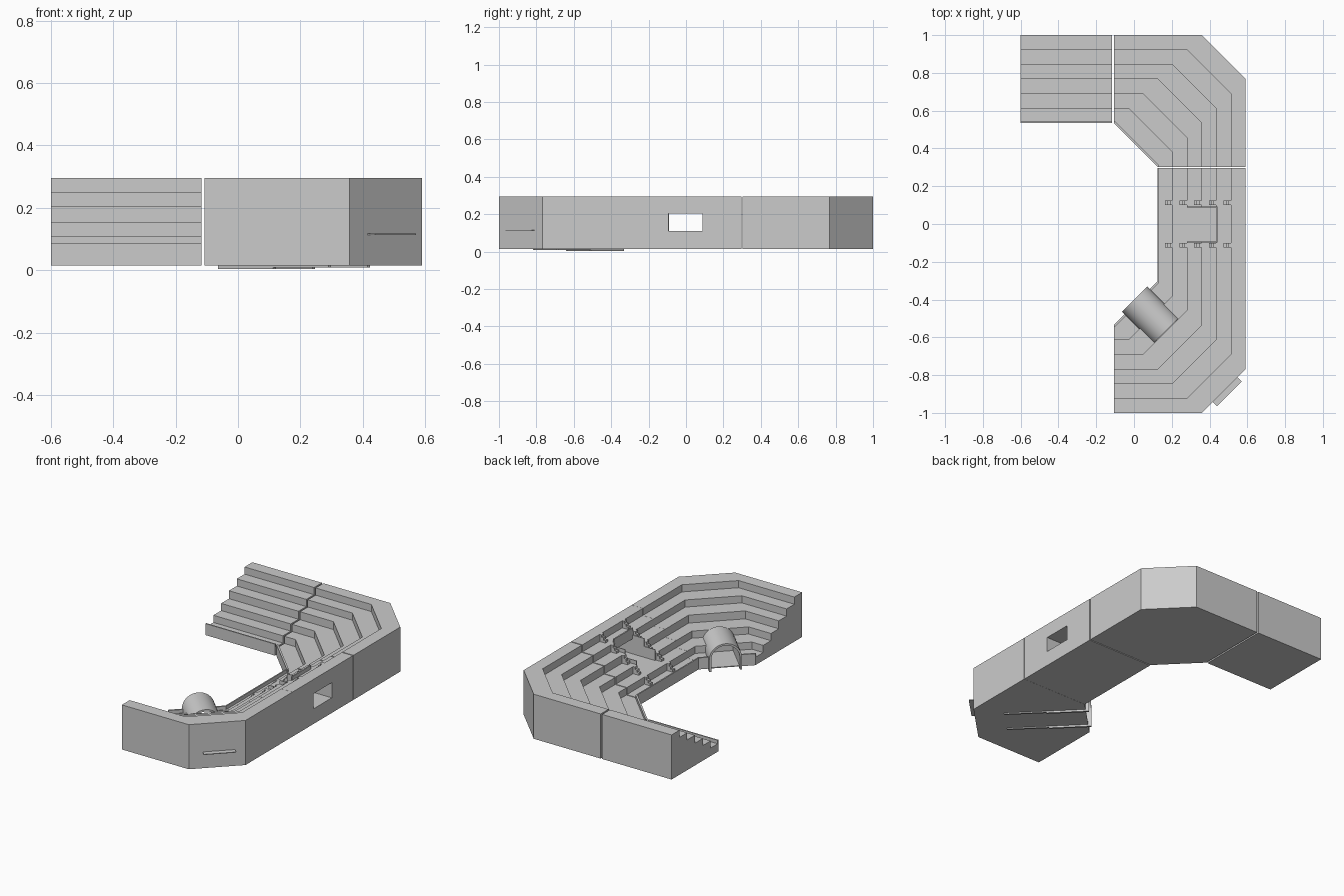
import bpy, bmesh, math
from mathutils import Vector

if "Cube" in bpy.data.objects:
    bpy.data.objects.remove(bpy.data.objects["Cube"])

Z0 = 0.015
ROW = 0.0775
LEVELS = [0.065, 0.11, 0.155, 0.205, 0.25, 0.295]


def loft(name, profile, stations):
    """Skin a closed (u, z) profile through station functions u -> (x, y)."""
    bm = bmesh.new()
    rings = [[bm.verts.new((*st(u), z)) for u, z in profile] for st in stations]
    n = len(profile)
    for a, b in zip(rings, rings[1:]):
        for i in range(n):
            j = (i + 1) % n
            bm.faces.new((a[i], a[j], b[j], b[i]))
    bm.faces.new(rings[0])
    bm.faces.new(rings[-1][::-1])
    bmesh.ops.remove_doubles(bm, verts=bm.verts, dist=1e-5)
    bmesh.ops.recalc_face_normals(bm, faces=bm.faces)
    me = bpy.data.meshes.new(name)
    bm.to_mesh(me)
    bm.free()
    ob = bpy.data.objects.new(name, me)
    bpy.context.collection.objects.link(ob)
    return ob


def box(name, x0, x1, y0, y1, z0, z1):
    prof = [(x0, z0), (x1, z0), (x1, z1), (x0, z1)]
    return loft(name, prof, [lambda u: (u, y0), lambda u: (u, y1)])


def cut(ob, cutter):
    cutter.hide_render = True
    m = ob.modifiers.new("opening", 'BOOLEAN')
    m.operation, m.solver, m.object = 'DIFFERENCE', 'EXACT', cutter
    bpy.context.view_layer.objects.active = ob
    bpy.ops.object.modifier_apply(modifier=m.name)
    bpy.data.objects.remove(cutter)


# Stepped seating profile with a low parapet at the front
steps = [(0, Z0), (0, 0.087), (0.008, 0.087), (0.008, LEVELS[0])]
for i, z in enumerate(LEVELS[1:], 1):
    steps += [(i * ROW, LEVELS[i - 1]), (i * ROW, z)]
steps += [(6 * ROW, LEVELS[-1]), (6 * ROW, Z0)]

# Straight side stand
loft("side_stand", steps, [lambda k: (-0.6, 0.535 + k), lambda k: (-0.117, 0.535 + k)])


# Two mirrored corner stands
def corner(name, s, end):
    return loft(name, steps, [
        lambda k: (-0.107, s * (0.535 + k)),
        lambda k: (-0.107 + k, s * (0.535 + k)),
        lambda k: (0.125 + k, s * (0.303 + k)),
        lambda k: (0.125 + k, s * end)])


corner("back_corner_stand", 1, 0.303)
front = corner("front_corner_stand", -1, 0.303)

# Middle stand with an entrance well and a passage through the back wall
mid = loft("middle_stand", steps, [lambda k: (0.125 + k, -0.302), lambda k: (0.125 + k, 0.297)])
cut(mid, box("passage_cutter", 0.27, 0.7, -0.093, 0.088, 0.1101, 0.205))
cut(mid, box("well_cutter", 0.27, 0.437, -0.093, 0.088, 0.1101, 0.4))

# Parapets around the entrance well
rail = [(0.28, 0.11), (0.28, 0.178), (0.3575, 0.178), (0.3575, 0.228), (0.435, 0.228),
        (0.435, 0.273), (0.443, 0.273), (0.443, 0.11)]
for side, y in (("front", -0.097), ("back", 0.088)):
    loft(side + "_well_rail", rail, [lambda u, y=y: (u, y), lambda u, y=y: (u, y + 0.005)])
box("well_end_rail", 0.435, 0.443, -0.093, 0.088, 0.205, 0.273)

# Small aisle stairs between the rows
for s in (-1, 1):
    for i in range(5):
        x, z, h = 0.125 + (i + 1) * ROW, LEVELS[i], LEVELS[i + 1] - LEVELS[i]
        p = [(x + 0.001, z - 0.002), (x - 0.039, z - 0.002)]
        for j in range(3):
            zz = z + h * (j + 1) / 3.0
            p += [(x - 0.039 + j * 0.013, zz), (x - 0.039 + (j + 1) * 0.013, zz)]
        p.append((x + 0.001, z + h))
        loft("aisle_stair", p, [lambda u, s=s: (u, s * 0.112 - 0.012),
                                lambda u, s=s: (u, s * 0.112 + 0.012)])

# Arched player tunnel on the diagonal of the front corner
D = math.sqrt(0.5)


def diag(d):
    return lambda u: (0.003 + D * (d + u), -0.398 - D * (d - u))


def arch(r, foot, spring=0.078, n=24):
    arc = [(r * math.cos(math.pi * i / n), spring + r * math.sin(math.pi * i / n)) for i in range(n + 1)]
    return [(r, foot)] + arc + [(-r, foot)]


cut(front, loft("tunnel_cutter", arch(0.084, 0.02), [diag(-0.1), diag(0.225)]))
tunnel = loft("tunnel_arch", arch(0.095, 0.005) + arch(0.083, 0.005)[::-1], [diag(0), diag(0.236)])
bpy.context.view_layer.objects.active = tunnel
tunnel.select_set(True)
bpy.ops.object.shade_smooth_by_angle(angle=math.radians(30))

# Tunnel wall feet showing under the stand
for s in (-1, 1):
    u0, u1 = s * 0.083, s * 0.095
    loft("tunnel_foot", [(u0, 0.003), (u1, 0.003), (u1, 0.018), (u0, 0.018)], [diag(0), diag(0.25)])
    loft("tunnel_foot_tail", [(u0, 0.008), (u1, 0.008), (u1, 0.018), (u0, 0.018)], [diag(0.25), diag(0.5)])

# Thin ledge on the outer face of the front corner
loft("outer_ledge", [(-0.093, 0.113), (0.093, 0.113), (0.093, 0.117), (-0.093, 0.117)],
     [diag(0.6), diag(0.71)])
